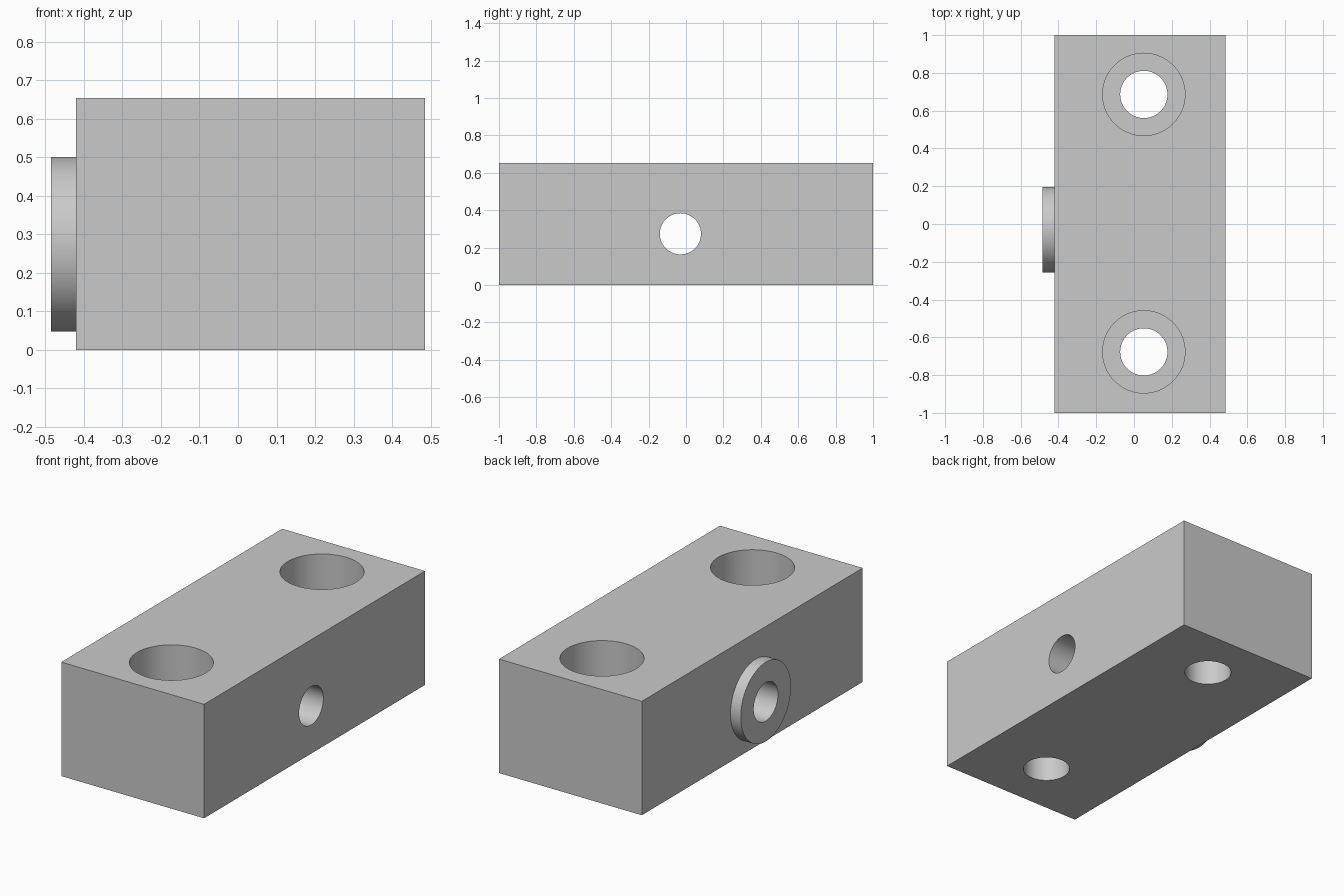
import bpy
import math

if "Cube" in bpy.data.objects:
    bpy.data.objects.remove(bpy.data.objects["Cube"], do_unlink=True)

# One plain grey material
GREY = (0.59, 0.59, 0.59, 1)
mat = bpy.data.materials.new("grey")
mat.use_nodes = True
mat.diffuse_color = GREY
mat.node_tree.nodes["Principled BSDF"].inputs["Base Color"].default_value = GREY

HEIGHT = 0.653
LEFT, RIGHT = -0.42, 0.485
BOSS_END = -0.485
PORT_Y, PORT_Z = -0.03, 0.274
BORE_X = 0.052
BORE_DEPTH = 0.28


def rod(name, radius, start, end, axis):
    """Cylinder between two points lying along the given axis."""
    middle = [(a + b) / 2 for a, b in zip(start, end)]
    length = math.dist(start, end)
    turn = (0, math.pi / 2, 0) if axis == "X" else (0, 0, 0)
    bpy.ops.mesh.primitive_cylinder_add(vertices=96, radius=radius, depth=length,
                                        location=middle, rotation=turn)
    ob = bpy.context.object
    ob.name = name
    ob.data.materials.append(mat)
    return ob


def combine(target, tool, operation):
    """Apply a boolean and discard the tool object."""
    mod = target.modifiers.new(operation.title(), "BOOLEAN")
    mod.operation = operation
    mod.solver = "EXACT"
    mod.object = tool
    bpy.context.view_layer.objects.active = target
    bpy.ops.object.modifier_apply(modifier=mod.name)
    bpy.data.objects.remove(tool, do_unlink=True)


# Rectangular block
bpy.ops.mesh.primitive_cube_add(size=1, location=((LEFT + RIGHT) / 2, 0, HEIGHT / 2))
block = bpy.context.object
block.name = "mounting_block"
block.scale = (RIGHT - LEFT, 2, HEIGHT)
bpy.ops.object.transform_apply(location=True, rotation=True, scale=True)
block.data.materials.append(mat)

# Round boss on the side
boss = rod("side_boss", 0.227, (BOSS_END, PORT_Y, PORT_Z), (-0.3, PORT_Y, PORT_Z), "X")
combine(block, boss, "UNION")

# Cross hole through boss and block
port = rod("cross_hole", 0.11, (-0.7, PORT_Y, PORT_Z), (0.7, PORT_Y, PORT_Z), "X")
combine(block, port, "DIFFERENCE")

# Two counterbored screw holes
for y in (-0.677, 0.686):
    hole = rod("screw_hole", 0.125, (BORE_X, y, -0.2), (BORE_X, y, 0.9), "Z")
    combine(block, hole, "DIFFERENCE")
    bore = rod("counterbore", 0.218, (BORE_X, y, HEIGHT - BORE_DEPTH), (BORE_X, y, 0.9), "Z")
    combine(block, bore, "DIFFERENCE")

# Smooth bores with crisp edges
bpy.ops.object.select_all(action="DESELECT")
block.select_set(True)
bpy.context.view_layer.objects.active = block
bpy.ops.object.shade_smooth_by_angle(angle=math.radians(30))
